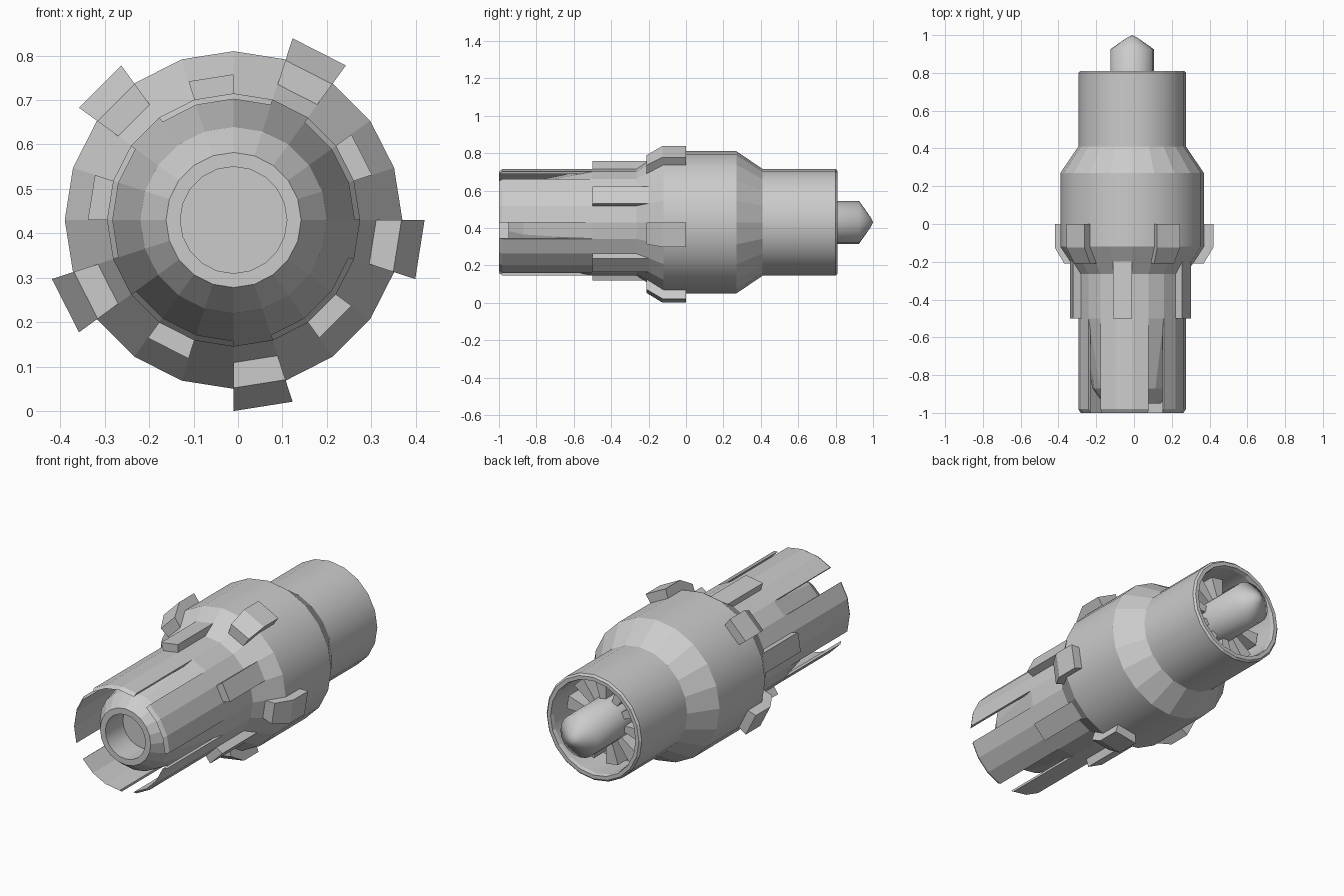
import bpy, bmesh, math

if "Cube" in bpy.data.objects:
    bpy.data.objects.remove(bpy.data.objects["Cube"])

CX, CZ = -0.01, 0.43      # engine axis, running along y
SIDES = 20
STEP = 360 / SIDES


def sweep(name, profile, starts=(0,), steps=SIDES, smooth=()):
    """Sweep a (y, radius) profile about the axis, once from each start angle.
    A full turn uses an open profile ending on the axis; a partial turn closes it and caps it."""
    full = steps == SIDES
    n = len(profile)
    bm = bmesh.new()
    for start in starts:
        rings = []
        for i in range(steps if full else steps + 1):
            t = math.radians(start + i * STEP)
            rings.append([bm.verts.new((CX + r * math.cos(t), y, CZ + r * math.sin(t)))
                          for y, r in profile])
        for i in range(steps):
            a, b = rings[i], rings[(i + 1) % len(rings)]
            for j in range(n - 1 if full else n):
                k = (j + 1) % n
                f = bm.faces.new((a[j], a[k], b[k], b[j]))
                f.smooth = j in smooth
        if not full:
            bm.faces.new(rings[0])
            bm.faces.new(rings[-1])
    bmesh.ops.remove_doubles(bm, verts=bm.verts, dist=1e-5)
    bmesh.ops.recalc_face_normals(bm, faces=bm.faces)
    mesh = bpy.data.meshes.new(name)
    bm.to_mesh(mesh)
    bm.free()
    obj = bpy.data.objects.new(name, mesh)
    bpy.context.collection.objects.link(obj)
    return obj


def fives(first):
    return [first + 72 * k for k in range(5)]


# Body: front nozzle, casing, rear barrel and its recess
sweep("engine_body", [
    (-0.80, 0), (-0.80, 0.12), (-0.95, 0.12), (-0.95, 0.152), (-0.87, 0.21), (-0.50, 0.285),
    (-0.265, 0.285), (-0.12, 0.38), (0.27, 0.38), (0.41, 0.285),
    (0.80, 0.285), (0.81, 0.275), (0.81, 0.255), (0.79, 0.25), (0.60, 0.25), (0.60, 0)],
    smooth=(1, 7, 9, 13))

# Thin shroud petals around the nozzle, separated by one-segment slots
sweep("shroud_petals", [(-0.50, 0.285), (-0.98, 0.285), (-1.0, 0.272), (-0.50, 0.272)],
      fives(72), 3)

# Raised ribs on the front collar
sweep("collar_ribs", [(-0.50, 0.27), (-0.50, 0.328), (-0.19, 0.328), (-0.19, 0.27)],
      fives(18), 1)

# Large lugs at the casing shoulder
sweep("casing_lugs", [(-0.21, 0.31), (-0.21, 0.378), (-0.125, 0.43), (0, 0.43), (0, 0.31)],
      fives(54), 1)

# Rear hub with blunt cone
sweep("rear_hub", [(0.58, 0), (0.58, 0.115), (0.925, 0.115), (0.985, 0.03), (1.0, 0)],
      smooth=(1, 2, 3))

# Rear fan blades around the hub
sweep("fan_blades", [(0.59, 0.10), (0.70, 0.10), (0.70, 0.235), (0.59, 0.235)],
      [36 * k for k in range(10)], 1)
